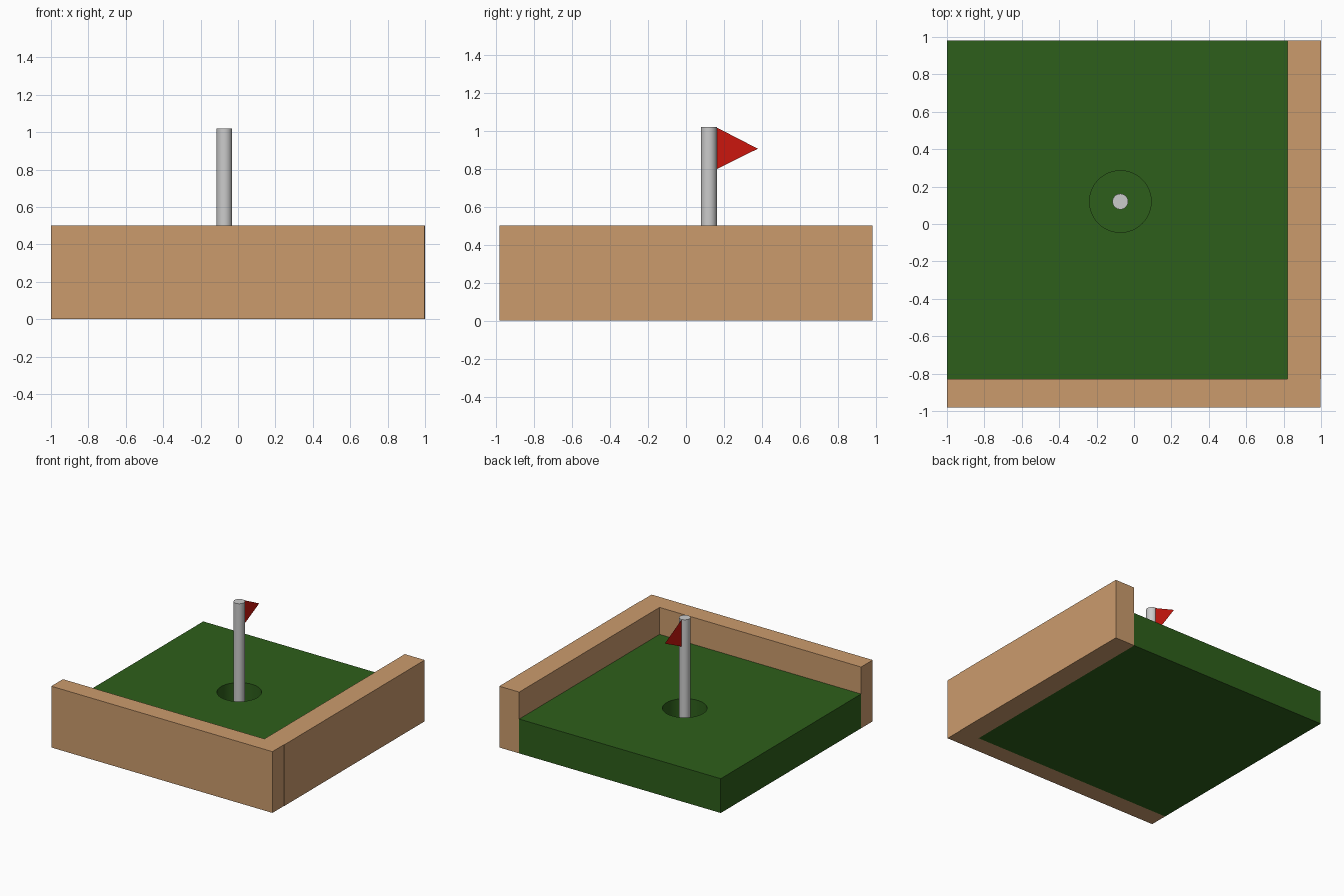
import bpy

if "Cube" in bpy.data.objects:
    bpy.data.objects.remove(bpy.data.objects["Cube"])

CUP = (-0.073, 0.12)


def material(name, color):
    m = bpy.data.materials.new(name)
    m.diffuse_color = (*color, 1)
    m.use_nodes = True
    m.node_tree.nodes["Principled BSDF"].inputs["Base Color"].default_value = m.diffuse_color
    return m


GREEN = material("grass", (0.027, 0.114, 0.011))
WOOD = material("wood", (0.6, 0.33, 0.152))
RED = material("red", (0.6, 0.008, 0.004))


def box(name, lo, hi, mat):
    bpy.ops.mesh.primitive_cube_add(size=1, location=[(a + b) / 2 for a, b in zip(lo, hi)])
    o = bpy.context.object
    o.name = name
    o.scale = [b - a for a, b in zip(lo, hi)]
    bpy.ops.object.transform_apply(location=False, rotation=False, scale=True)
    o.data.materials.append(mat)
    return o


def cylinder(name, r, z0, z1, sides=32):
    bpy.ops.mesh.primitive_cylinder_add(vertices=sides, radius=r, depth=z1 - z0,
                                        location=(*CUP, (z0 + z1) / 2))
    o = bpy.context.object
    o.name = name
    bpy.ops.object.shade_smooth_by_angle()
    return o


# Turf block with the cup bored into it
turf = box("turf", (-1, -0.83, 0), (0.82, 0.98, 0.28), GREEN)
cutter = cylinder("cup_cutter", 0.165, 0.1, 0.5, 48)
cutter.data.materials.append(GREEN)
cut = turf.modifiers.new("cup", 'BOOLEAN')
cut.operation = 'DIFFERENCE'
cut.solver = 'EXACT'
cut.object = cutter
bpy.context.view_layer.objects.active = turf
bpy.ops.object.modifier_apply(modifier=cut.name)
bpy.data.objects.remove(cutter)

# Timber borders on two sides
box("front_border", (-1, -0.98, 0), (0.997, -0.83, 0.5), WOOD)
box("right_border", (0.82, -0.83, 0), (1, 0.98, 0.5), WOOD)

# Flagpole standing in the cup
cylinder("flagpole", 0.042, 0.1, 1.02)

# Thin triangular pennant
mesh = bpy.data.meshes.new("flag")
x, y = CUP[0], CUP[1] + 0.035
mesh.from_pydata([(x, y, 0.795), (x, y + 0.223, 0.905), (x, y, 1.02)], [], [(0, 1, 2)])
mesh.materials.append(RED)
bpy.context.collection.objects.link(bpy.data.objects.new("flag", mesh))
